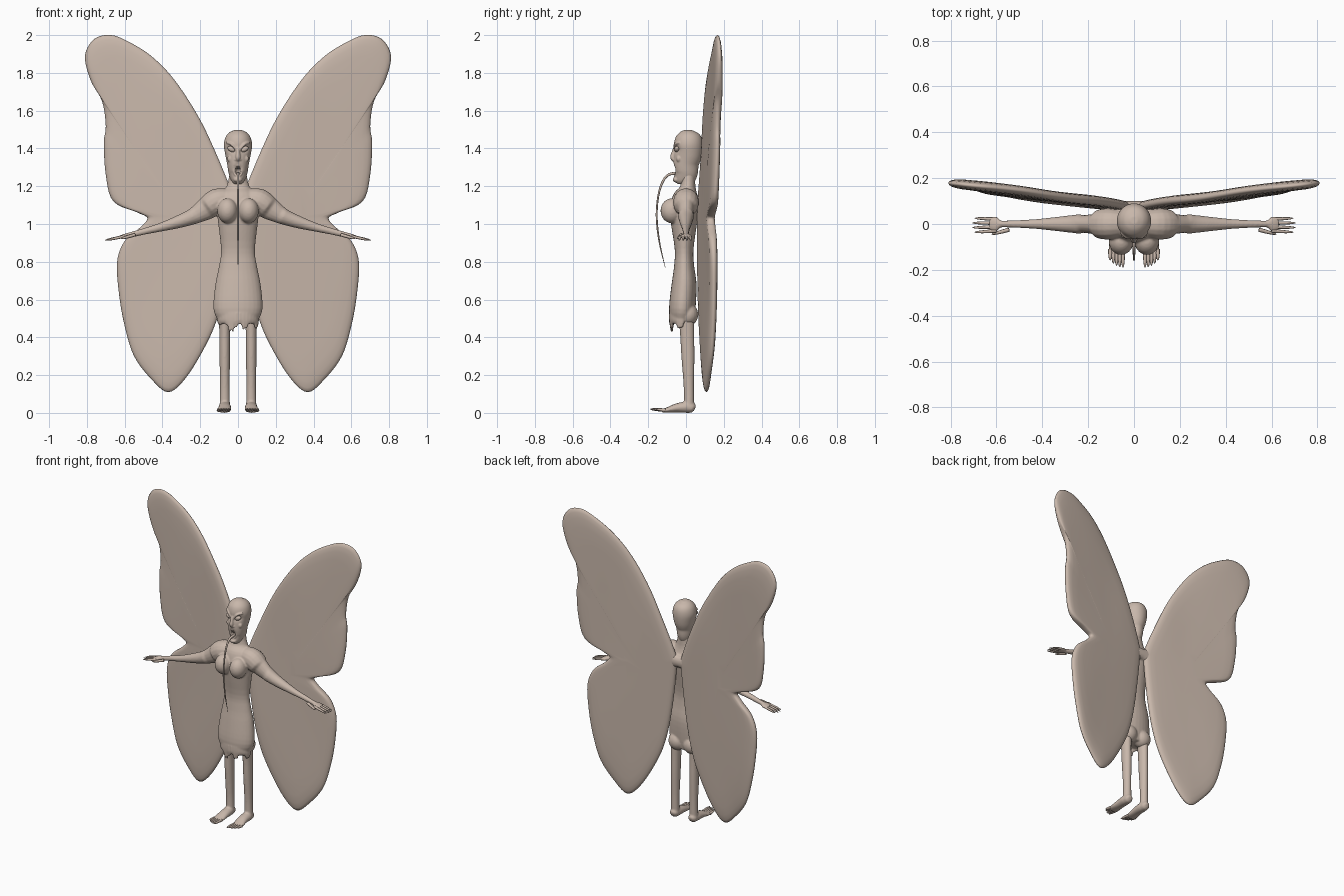
import bpy, bmesh, math, random
from mathutils import Vector, Matrix

if "Cube" in bpy.data.objects:
    bpy.data.objects.remove(bpy.data.objects["Cube"], do_unlink=True)
random.seed(4)

clay = bpy.data.materials.new("warm_beige")
clay.use_nodes = True
beige = (.58, .475, .405, 1)
clay.diffuse_color = beige
clay.node_tree.nodes["Principled BSDF"].inputs["Base Color"].default_value = beige
SIDEWAYS, DEPTHWAYS = Vector((1, 0, 0)), Vector((0, 1, 0))
SIDES = {"left": 1, "right": -1}


def spline(points, steps, closed=False):
    """Catmull-Rom curve through points of any dimension."""
    count, curve = len(points), []
    for i in range(count if closed else count - 1):
        picks = [i - 1, i, i + 1, i + 2]
        picks = [k % count if closed else min(max(k, 0), count - 1) for k in picks]
        for step in range(steps):
            t = step / steps
            curve.append([b + t / 2 * (c - a + t * (2*a - 5*b + 4*c - d + t * (3*(b - c) + d - a)))
                          for a, b, c, d in zip(*[points[k] for k in picks])])
    return curve if closed else curve + [list(points[-1])]


def skin(bm, rings):
    """Bridge a list of equal rings and close both ends."""
    loops = [[bm.verts.new(point) for point in ring] for ring in rings]
    for lower, upper in zip(loops, loops[1:]):
        for i in range(len(lower)):
            bm.faces.new((lower[i - 1], lower[i], upper[i], upper[i - 1]))
    bm.faces.new(loops[0])
    bm.faces.new(loops[-1])


def tube(bm, points, ref=DEPTHWAYS, side=1, sides=16, steps=4):
    """Loft along (x, y, z, radius) or (x, y, z, cross radius, radius along ref)."""
    path = spline(points, steps)
    spine = [Vector((p[0] * side, p[1], p[2])) for p in path]
    rings = []
    for i, (centre, p) in enumerate(zip(spine, path)):
        along = spine[min(i + 1, len(spine) - 1)] - spine[max(i - 1, 0)]
        across = along.cross(ref).normalized()
        other = across.cross(along).normalized()
        angles = [math.tau * k / sides for k in range(sides)]
        rings.append([centre + across * p[3] * math.cos(a) + other * p[-1] * math.sin(a)
                      for a in angles])
    skin(bm, rings)


def column(bm, rows, x=0, **options):
    """Upright tube from rows of (z, y, width, depth)."""
    tube(bm, [(x, y, z, width, depth) for z, y, width, depth in rows], **options)


def digit(bm, base, tip, radius, ref, side):
    """Slender finger or toe that narrows to a point."""
    base, tip = Vector(base), Vector(tip)
    taper = {0: 1, .5: .9, .85: .6, 1: .15}
    points = [(*base.lerp(tip, t), radius * thick) for t, thick in taper.items()]
    tube(bm, points, ref=ref, side=side, sides=8)


def ball(bm, centre, size, tilt=0):
    place = Matrix.Translation(centre) @ Matrix.Rotation(tilt, 4, 'Y')
    bmesh.ops.create_uvsphere(bm, u_segments=20, v_segments=14, radius=1,
                              matrix=place @ Matrix.Diagonal((*size, 1)))


def finish(name, bm, voxel=0):
    """Turn a bmesh into a smooth object, optionally fused into one skin."""
    bmesh.ops.recalc_face_normals(bm, faces=bm.faces)
    for face in bm.faces:
        face.smooth = True
    mesh = bpy.data.meshes.new(name)
    bm.to_mesh(mesh)
    bm.free()
    mesh.materials.append(clay)
    part = bpy.data.objects.new(name, mesh)
    bpy.context.collection.objects.link(part)
    if voxel:
        fuse = part.modifiers.new("fuse", 'REMESH')
        fuse.mode, fuse.voxel_size, fuse.use_smooth_shade = 'VOXEL', voxel, True
        soften = part.modifiers.new("soften", 'SMOOTH')
        soften.factor, soften.iterations = .5, 2


# Wings: one outline per side, lofted into a thin cushion that sweeps back
outline = [(.03, 1.16), (.15, 1.45), (.24, 1.62), (.35, 1.78), (.46, 1.89), (.57, 1.96), (.67, 2),
           (.76, 1.98), (.81, 1.89), (.78, 1.76), (.72, 1.65), (.7, 1.52), (.71, 1.43),
           (.7, 1.26), (.66, 1.12), (.53, 1.06), (.48, 1.03), (.52, .98), (.6, .91), (.64, .8),
           (.63, .63), (.6, .46), (.55, .3), (.46, .18), (.37, .11), (.28, .18),
           (.18, .34), (.11, .5), (.06, .72), (.02, 1.05)]
edge = spline(outline, 5, closed=True)
hub_x, hub_z, thickness = .3, 1.03, .023
cushion = [(scale, math.sqrt(1 - scale ** 16)) for scale in (.2, .5, .75, .88, .94, .975, .993)]
layers = cushion + [(1, 0)] + [(scale, -bulge) for scale, bulge in reversed(cushion)]
for label, side in SIDES.items():
    bm, rings = bmesh.new(), []
    for scale, bulge in layers:
        ring = []
        for edge_x, edge_z in edge:
            x = hub_x + (edge_x - hub_x) * scale
            z = hub_z + (edge_z - hub_z) * scale
            ripple = .003 * math.sin(9 * x + 5 * z) * scale
            y = .065 + .12 * x + z / 100 + ripple
            ring.append((side * x, y - bulge * thickness, z))
        rings.append(ring)
    skin(bm, rings)
    finish(label + "_wing", bm)

# Body: torso, neck, chest, arms and ragged hem fused together
bm = bmesh.new()
column(bm, [(.48, -.02, .1, .06), (.55, -.02, .13, .07), (.68, -.01, .12, .066), (.78, -.01, .1, .053),
            (.87, -.01, .09, .05), (1.05, -.01, .11, .075), (1.14, 0, .11, .07),
            (1.2, .01, .06, .04), (1.3, .01, .04, .04)], sides=28)
tube(bm, [(-.07, .08, 1.1, .05, .02), (0, .07, 1.1, .04, .03), (.07, .08, 1.1, .05, .02)])
for side in SIDES.values():
    ball(bm, (.056 * side, -.075, 1.07), (.054, .06, .066))
    ball(bm, (.055 * side, .01, .52), (.06, .055, .06))
    tube(bm, [(.04, 0, 1.13, .055), (.11, 0, 1.12, .068, .056), (.17, 0, 1.08, .06, .045),
              (.24, 0, 1.04, .043, .036), (.32, 0, 1.01, .033, .028), (.42, 0, .98, .022),
              (.5, 0, .96, .017, .022), (.6, 0, .935, .013, .033), (.63, 0, .93, .007, .026)],
         side=side)
tatters = 18
for k in range(tatters):
    angle = math.pi * (1 + k / (tatters - 1))
    x, y = .1 * math.cos(angle), .06 * math.sin(angle) - .02
    drop = random.uniform(0, .03) + (.02 if .015 < abs(x) < .05 else 0)
    tube(bm, [(x, y, .53, .012), (x, y, .49, .012), (x, y, .475 - drop, .005)], sides=8)
finish("body", bm, voxel=.006)

# Fingers and thumbs
for label, side in SIDES.items():
    bm = bmesh.new()
    for k in range(4):
        y = .017 * k - .03
        reach = .71 - .01 * abs(k - 1.5)
        digit(bm, (.6, y, .935), (reach, 1.2 * y, .914), .008, DEPTHWAYS, side)
    digit(bm, (.545, -.025, .943), (.62, -.045, .922), .009, DEPTHWAYS, side)
    finish(label + "_fingers", bm)

# Legs with feet, and slender toes
for label, side in SIDES.items():
    bm = bmesh.new()
    column(bm, [(.56, 0, .034, .045), (.42, .006, .029, .038), (.3, .01, .028, .035),
                (.15, .015, .026, .028), (.06, .016, .027, .027), (.02, .014, .03, .026)],
           x=.07, side=side)
    tube(bm, [(.07, .048, .024, .013), (.07, .035, .028, .027, .03), (.07, 0, .03, .03, .033),
              (.07, -.05, .026, .024, .034), (.074, -.1, .015, .014, .037),
              (.075, -.13, .011, .009, .032)], ref=SIDEWAYS, side=side)
    finish(label + "_leg", bm, voxel=.006)
    bm = bmesh.new()
    for k in range(5):
        x = .048 + .014 * k
        digit(bm, (x, -.11, .014), (x, .002 * k * k - .19, .02), .009, SIDEWAYS, side)
    finish(label + "_toes", bm)

# Head: skull with eye sockets and mouth pressed in, then nose, lips, brows
bm = bmesh.new()
column(bm, [(1.213, -.01, .02, .03), (1.23, -.01, .036, .05), (1.27, 0, .05, .062),
            (1.32, 0, .058, .068), (1.37, .01, .068, .075), (1.42, .013, .075, .077),
            (1.46, .015, .066, .068), (1.485, .016, .045, .046), (1.498, .017, .016, .016)],
       sides=48, steps=6)
eye_x, eye_z, mouth_z = .034, 1.396, 1.283
for vert in bm.verts:
    if vert.co.y < 0:
        x, z = abs(vert.co.x), vert.co.z
        socket = math.exp(-((x - eye_x) / .022) ** 2 - ((z - eye_z) / .018) ** 2)
        mouth = math.exp(-(x / .016) ** 2 - ((z - mouth_z) / .022) ** 2)
        vert.co.y += .014 * socket + .035 * mouth
tube(bm, [(0, -.055, 1.415, .008), (0, -.066, 1.38, .01), (0, -.071, 1.352, .013),
          (0, -.058, 1.335, .01)], ref=SIDEWAYS)
lips = []
for k in range(13):
    c, s = math.cos(math.tau * k / 12), math.sin(math.tau * k / 12)
    lips.append((.021 * c, .008 * abs(c) - .058, mouth_z + .029 * s, .0065))
tube(bm, lips, sides=10, steps=2)
ball(bm, (0, -.05, 1.235), (.024, .02, .016))
for side in SIDES.values():
    tube(bm, [(.008, -.058, 1.392, .007), (.034, -.058, 1.422, .007), (.06, -.034, 1.432, .006)],
         side=side, sides=10)
    ball(bm, (.011 * side, -.062, 1.34), (.008, .009, .007))
    ball(bm, (.042 * side, -.038, 1.345), (.016, .014, .018))
finish("head", bm, voxel=.004)

# Slanted bulging eyes
for label, side in SIDES.items():
    bm = bmesh.new()
    ball(bm, (eye_x * side, -.048, eye_z), (.023, .014, .014), tilt=math.radians(-25 * side))
    finish(label + "_eye", bm)

# Teeth and long drooping tongue
bm = bmesh.new()
for x in (-.012, -.005, .005, .012):
    digit(bm, (x, -.054, mouth_z + .027), (x, -.055, mouth_z + .007), .003, DEPTHWAYS, 1)
finish("teeth", bm)
bm = bmesh.new()
tube(bm, [(0, -.03, 1.268, .009), (0, -.09, 1.262, .007), (0, -.125, 1.22, .006),
          (0, -.148, 1.14, .005), (0, -.155, 1.03, .005), (0, -.14, .9, .004), (0, -.11, .77, .001)],
     ref=SIDEWAYS, sides=10, steps=6)
finish("tongue", bm)
